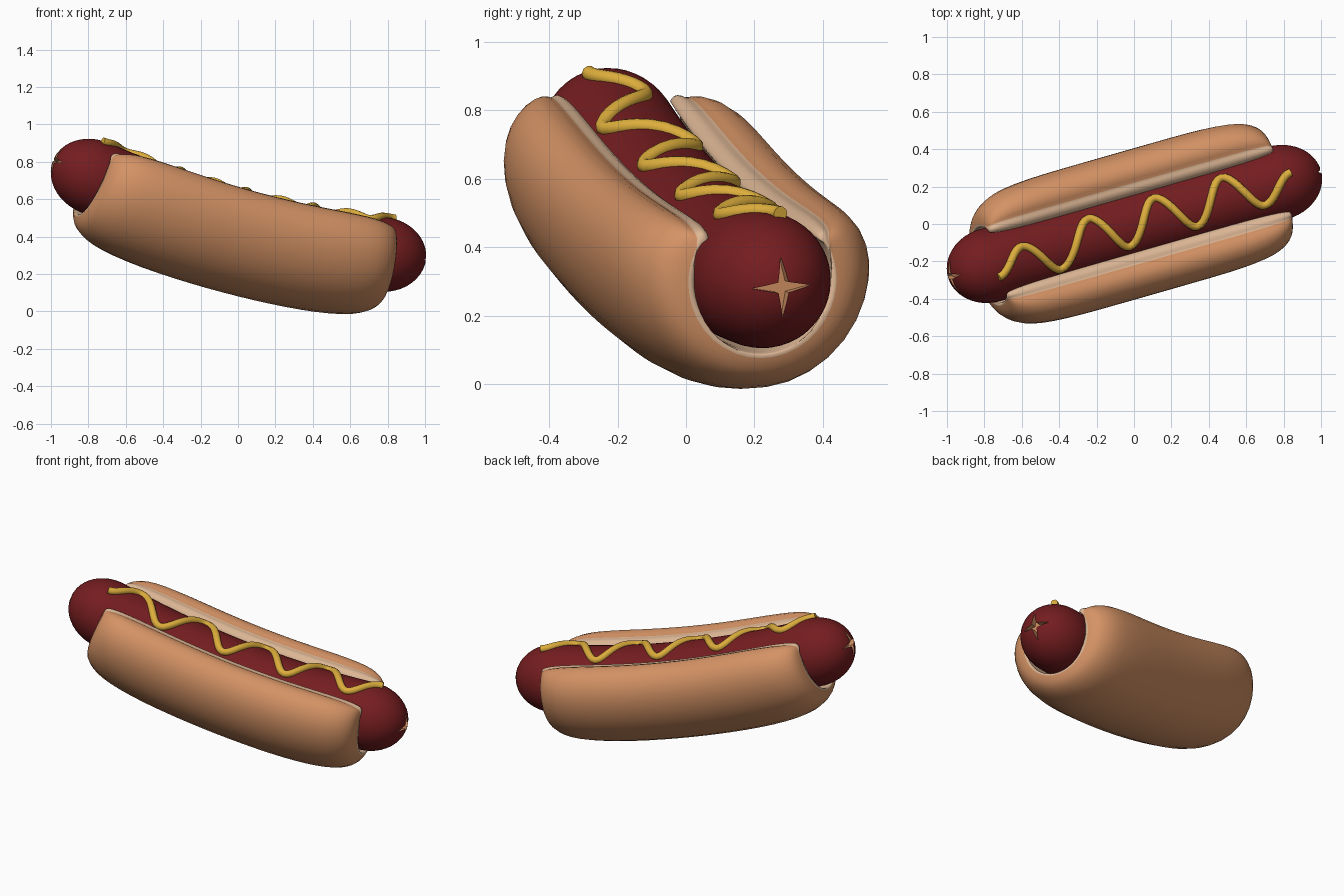
import bpy, bmesh, math
from mathutils import Vector

if "Cube" in bpy.data.objects:
    bpy.data.objects.remove(bpy.data.objects["Cube"])

ANG = math.radians(15.95)
U = Vector((math.cos(ANG), math.sin(ANG), 0))
LAT = Vector((-math.sin(ANG), math.cos(ANG), 0))
UP = Vector((0, 0, 1))


def slope(s):
    return -0.2575 + 0.2 * s


def frame(s):
    """Centre, tangent and upward normal of the bent centre line."""
    c = U * s + UP * (0.447 - 0.2575 * s + 0.1 * s * s)
    t = (U + UP * slope(s)).normalized()
    return c, t, (UP - U * slope(s)).normalized()


def place(s, l, h):
    c, t, n = frame(s)
    return c + LAT * l + n * h


def material(name, rgb):
    m = bpy.data.materials.new(name)
    m.diffuse_color = (*rgb, 1)
    m.use_nodes = True
    m.node_tree.nodes["Principled BSDF"].inputs["Base Color"].default_value = m.diffuse_color
    return m


CRUST = material("bun crust", (0.66, 0.29, 0.13))
CRUMB = material("bun crumb", (0.72, 0.47, 0.30))
MEAT = material("sausage red", (0.175, 0.012, 0.014))
YELLOW = material("mustard yellow", (0.72, 0.42, 0.045))


def finish(name, bm, mats):
    bmesh.ops.recalc_face_normals(bm, faces=bm.faces[:])
    me = bpy.data.meshes.new(name)
    bm.to_mesh(me)
    bm.free()
    ob = bpy.data.objects.new(name, me)
    bpy.context.collection.objects.link(ob)
    for m in mats:
        me.materials.append(m)
    return ob


def activate(ob):
    bpy.ops.object.select_all(action='DESELECT')
    ob.select_set(True)
    bpy.context.view_layer.objects.active = ob


# Bun: C-shaped profile swept along the bend, walls thinning at the rounded ends
half = [(0, -.362), (.14, -.345), (.275, -.265), (.365, -.14), (.398, 0), (.382, .105),
        (.33, .178), (.255, .202), (.207, .168), (.194, .178), (.16, .166), (.143, .135)]
n = len(half)
CREAM_FROM = 8
inner = [(.207 * math.sin(a), -.207 * math.cos(a))
         for a in (math.radians(131 * j / (n - 1)) for j in range(n))]


def bun_ring(k):
    out, ins = [], []
    turn = 1 - 0.07 * (1 - k)          # lips draw back a little at the ends
    for l, h in half:
        r, a = math.hypot(l, h), math.atan2(l, -h) * turn
        low = min(.228, r)
        r = low + (r - low) * k
        out.append((r * math.sin(a), -r * math.cos(a)))
    for l, h in inner:
        r, a = math.hypot(l, h) * (1 + 0.06 * (1 - k)), math.atan2(l, -h) * turn
        ins.append((r * math.sin(a), -r * math.cos(a)))
    o = [(-l, h) for l, h in out[:0:-1]] + out
    i = [(-l, h) for l, h in ins[:0:-1]] + ins
    return o + i[::-1]


bm = bmesh.new()
rings = []
ts = [-1, -.985, -.95, -.88, -.78, -.6, -.4, -.2, 0, .2, .4, .6, .78, .88, .95, .985, 1]
for t in ts:
    k = math.sqrt(max(0, 1 - abs(t) ** 7))
    rings.append([bm.verts.new(place(.005 + .81 * t, l, h)) for l, h in bun_ring(k)])
w = 2 * n - 1
total = 2 * w


def is_cream(j):
    return j >= w - 1 or abs(j + .5 - (n - 1)) > CREAM_FROM


for a, b in zip(rings, rings[1:]):
    for j in range(total):
        f = bm.faces.new((a[j], a[(j + 1) % total], b[(j + 1) % total], b[j]))
        f.material_index = int(is_cream(j))
for r in (rings[0], rings[-1]):
    for j in range(w - 1):
        f = bm.faces.new((r[j], r[j + 1], r[total - 2 - j], r[total - 1 - j]))
        f.material_index = 1
bun = finish("bun", bm, [CRUST, CRUMB])
bun.modifiers.new("smooth", 'SUBSURF').levels = 1
bun.modifiers["smooth"].render_levels = 1
activate(bun)
bpy.ops.object.shade_smooth()

# Sausage: bent capsule
R, CAP, END, SEG = 0.2, 0.24, 0.80, 48
stations = [(-END, -math.pi / 2 * i / 12) for i in range(11, 0, -1)]
stations += [(END * (i / 10 - 1), 0) for i in range(21)]
stations += [(END, math.pi / 2 * i / 12) for i in range(1, 12)]
bm = bmesh.new()
rings = []
for s, a in stations:
    c, t, nn = frame(s)
    c = c + t * CAP * math.sin(a)
    r = R * math.cos(a)
    rings.append([bm.verts.new(c + LAT * r * math.cos(q) + nn * r * math.sin(q))
                  for q in (2 * math.pi * j / SEG for j in range(SEG))])
for a, b in zip(rings, rings[1:]):
    for j in range(SEG):
        bm.faces.new((a[j], a[(j + 1) % SEG], b[(j + 1) % SEG], b[j]))
for r, sg in ((rings[0], -1), (rings[-1], 1)):
    c, t, nn = frame(sg * END)
    tip = bm.verts.new(c + t * CAP * sg)
    for j in range(SEG):
        bm.faces.new((r[j], r[(j + 1) % SEG], tip))
sausage = finish("sausage", bm, [MEAT])

# Star-shaped cuts in both sausage tips
for sg in (-1, 1):
    c, t, nn = frame(sg * END)
    bm = bmesh.new()
    loops = []
    for d in (.2, .3):
        loops.append([])
        for j in range(8):
            q = math.pi / 4 * j + .06
            r = .09 if j % 2 == 0 else .022
            loops[-1].append(bm.verts.new(c + t * d * sg + LAT * r * math.cos(q) + nn * r * math.sin(q)))
    for j in range(8):
        m = (j + 1) % 8
        bm.faces.new((loops[0][j], loops[0][m], loops[1][m], loops[1][j]))
    for lp in loops:
        mid = bm.verts.new(sum((v.co for v in lp), Vector()) / 8)
        for j in range(8):
            bm.faces.new((lp[j], lp[(j + 1) % 8], mid))
    cutter = finish("star_cutter", bm, [CRUST])
    cutter.hide_render = True
    mod = sausage.modifiers.new("cut", 'BOOLEAN')
    mod.operation = 'DIFFERENCE'
    mod.solver = 'EXACT'
    mod.material_mode = 'TRANSFER'
    mod.object = cutter
    activate(sausage)
    bpy.ops.object.modifier_apply(modifier="cut")
    bpy.data.objects.remove(cutter)
activate(sausage)
bpy.ops.object.shade_smooth_by_angle(angle=math.radians(35))

# Mustard: wavy tube lying on top of the sausage
keys = [(-.769, -.075), (-.61, .05), (-.431, -.125), (-.222, .095), (-.052, -.11),
        (.144, .104), (.324, -.105), (.52, .11), (.70, -.096), (.881, .035)]
path = []
for (s0, l0), (s1, l1) in zip(keys, keys[1:]):
    for i in range(10):
        f = i / 10
        path.append((s0 + (s1 - s0) * f, l0 + (l1 - l0) * (1 - math.cos(math.pi * f)) / 2))
path.append(keys[-1])
cu = bpy.data.curves.new("mustard", 'CURVE')
cu.dimensions = '3D'
cu.bevel_depth = .022
cu.bevel_resolution = 3
cu.use_fill_caps = True
sp = cu.splines.new('POLY')
sp.points.add(len(path) - 1)
for p, (s, l) in zip(sp.points, path):
    p.co = (*place(s + .19 * slope(s), l, math.sqrt(.202 ** 2 - l * l)), 1)
sp.use_smooth = True
cu.materials.append(YELLOW)
mustard = bpy.data.objects.new("mustard", cu)
bpy.context.collection.objects.link(mustard)
